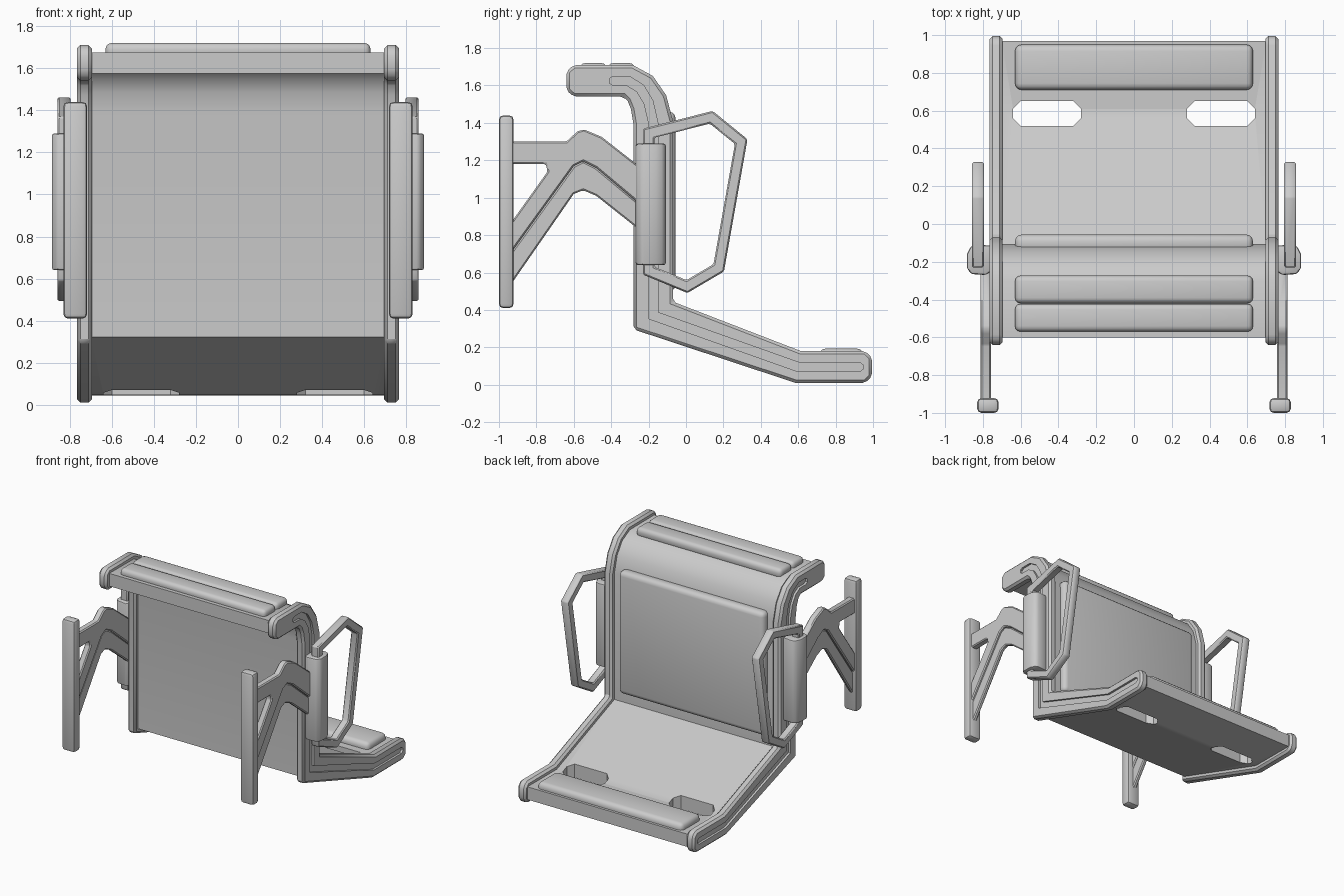
import bpy, bmesh
from mathutils import Vector

cube = bpy.data.objects.get("Cube")
if cube:
    bpy.data.objects.remove(cube, do_unlink=True)

mat = bpy.data.materials.new("light grey")
mat.use_nodes = True
GREY = (0.6, 0.6, 0.6, 1)
mat.diffuse_color = GREY
mat.node_tree.nodes["Principled BSDF"].inputs["Base Color"].default_value = GREY
parts = []


def prism(name, pts, lo, hi, axis="x", bevel=0.0, segs=1, mirror=True, cutter=None):
    """Extrude a 2D outline along x (outline in y, z) or z (outline in x, y)."""
    bm = bmesh.new()
    to3d = (lambda p, d: (d, p[0], p[1])) if axis == "x" else (lambda p, d: (p[0], p[1], d))
    a = [bm.verts.new(to3d(p, lo)) for p in pts]
    b = [bm.verts.new(to3d(p, hi)) for p in pts]
    bm.faces.new(a)
    bm.faces.new(b[::-1])
    n = len(pts)
    for i in range(n):
        j = (i + 1) % n
        bm.faces.new((a[i], b[i], b[j], a[j]))
    bmesh.ops.recalc_face_normals(bm, faces=bm.faces)
    me = bpy.data.meshes.new(name)
    bm.to_mesh(me)
    bm.free()
    me.materials.append(mat)
    ob = bpy.data.objects.new(name, me)
    bpy.context.collection.objects.link(ob)
    if bevel:
        m = ob.modifiers.new("edges", "BEVEL")
        m.width, m.segments, m.limit_method = bevel, segs, "ANGLE"
        m.angle_limit = 0.6
    if cutter:
        m = ob.modifiers.new("cut", "BOOLEAN")
        m.operation, m.object, m.solver = "DIFFERENCE", cutter, "EXACT"
    if mirror:
        ob.modifiers.new("mirror", "MIRROR")
    parts.append(ob)
    return ob


def ribbon(path):
    """Outline around an open path of (u, v, half width) points, mitred at the corners."""
    left, right = [], []
    for i, (u, v, w) in enumerate(path):
        p = Vector((u, v))
        dirs = []
        if i:
            dirs.append((p - Vector(path[i - 1][:2])).normalized())
        if i < len(path) - 1:
            dirs.append((Vector(path[i + 1][:2]) - p).normalized())
        t = sum(dirs, Vector((0, 0))).normalized()
        off = Vector((-t.y, t.x)) * w / max(t.dot(dirs[0]), 0.4)
        left.append(tuple(p + off))
        right.append(tuple(p - off))
    return left + right[::-1]


def box(name, x, y, z, bevel, segs=3, mirror=False):
    outline = [(y[0], z[0]), (y[1], z[0]), (y[1], z[1]), (y[0], z[1])]
    return prism(name, outline, x[0], x[1], "x", bevel, segs, mirror)


# Shared side profile: top hook, upright back, sloping seat, flat foot
spine = [(-0.31, 1.625, 0.085), (-0.245, 1.585, 0.092), (-0.2, 1.51, 0.1),
         (-0.175, 1.4, 0.105), (-0.175, 0.37, 0.105), (0.6, 0.095, 0.085)]
rail_path = ([(-0.64, 1.625, 0.05), (-0.6, 1.625, 0.085)] + spine
             + [(0.96, 0.095, 0.085), (0.995, 0.095, 0.05)])
panel_path = ([(-0.6, 1.625, 0.05)] + [(u, v, w - 0.037) for u, v, w in spine]
              + [(0.97, 0.095, 0.05)])
groove_path = ([(-0.41, 1.625, 0.012), (-0.39, 1.625, 0.024)]
               + [(u, v, 0.024) for u, v, w in spine]
               + [(0.93, 0.095, 0.024), (0.95, 0.095, 0.008)])

# Side rails with a channel down the outer face
groove = prism("groove_cutter", ribbon(groove_path), 0.748, 0.8, mirror=False)
prism("side_rail", ribbon(rail_path), 0.695, 0.765, bevel=0.016, cutter=groove)

# Bent panel with two hand slots through the foot
x0, x1, y0, y1, c = 0.28, 0.64, 0.52, 0.65, 0.04
slot = prism("slot_cutter", [(x0 + c, y0), (x1 - c, y0), (x1, y0 + c), (x1, y1 - c),
                             (x1 - c, y1), (x0 + c, y1), (x0, y1 - c), (x0, y0 + c)],
             -0.2, 0.4, "z")
prism("bent_panel", ribbon(panel_path), -0.7, 0.7, mirror=False, cutter=slot)

# Cushions
W = (-0.63, 0.63)
for i, y in enumerate((-0.57, -0.42)):
    box("top_cushion_%d" % (i + 1), W, (y, y + 0.147), (1.64, 1.72), 0.03)
box("back_cushion", W, (-0.15, -0.056), (0.5, 1.46), 0.035)
box("foot_cushion", W, (0.71, 0.95), (0.1, 0.193), 0.035)

# Bracing arms: thick upper plate over a thinner lower band
seam = [(-0.94, 0.7), (-0.6, 1.17), (-0.55, 1.195), (-0.48, 1.16), (-0.24, 0.96)]
prism("upper_arm", [(-0.94, 1.3), (-0.64, 1.3), (-0.58, 1.355), (-0.545, 1.365),
                    (-0.45, 1.325), (-0.24, 1.16)] + seam[::-1]
      + [(-0.94, 0.86), (-0.74, 1.14), (-0.75, 1.18), (-0.94, 1.18)],
      0.758, 0.812, bevel=0.008)
prism("lower_arm", seam + [(-0.24, 0.82), (-0.48, 1.01), (-0.55, 1.04),
                           (-0.6, 1.02), (-0.94, 0.53)],
      0.764, 0.798, bevel=0.008)
box("arm_pad", (0.717, 0.83), (-1.0, -0.922), (0.41, 1.44), 0.022, 2, True)

# Rounded hinge housings
prism("hinge_housing", [(0.755, -0.25), (0.785, -0.27), (0.86, -0.265), (0.885, -0.235),
                        (0.885, -0.16), (0.865, -0.12), (0.84, -0.108), (0.755, -0.115)],
      0.64, 1.29, "z", 0.012, 2)

# Angular grab handles
grab = [(-0.2, 1.25), (-0.2, 1.345), (0.135, 1.43), (0.295, 1.3),
        (0.175, 0.625), (0.005, 0.525), (-0.2, 0.61), (-0.2, 0.7)]
prism("grab_handle", ribbon([(u, v, 0.031) for u, v in grab]), 0.795, 0.858, bevel=0.008)

# Bake the modifiers and smooth the rounded parts
cutters = (groove, slot)
bpy.ops.object.select_all(action="DESELECT")
for ob in parts:
    if ob not in cutters:
        ob.select_set(True)
        bpy.context.view_layer.objects.active = ob
bpy.ops.object.convert(target="MESH")
bpy.ops.object.shade_smooth_by_angle(angle=0.6)
for ob in cutters:
    bpy.data.objects.remove(ob, do_unlink=True)
